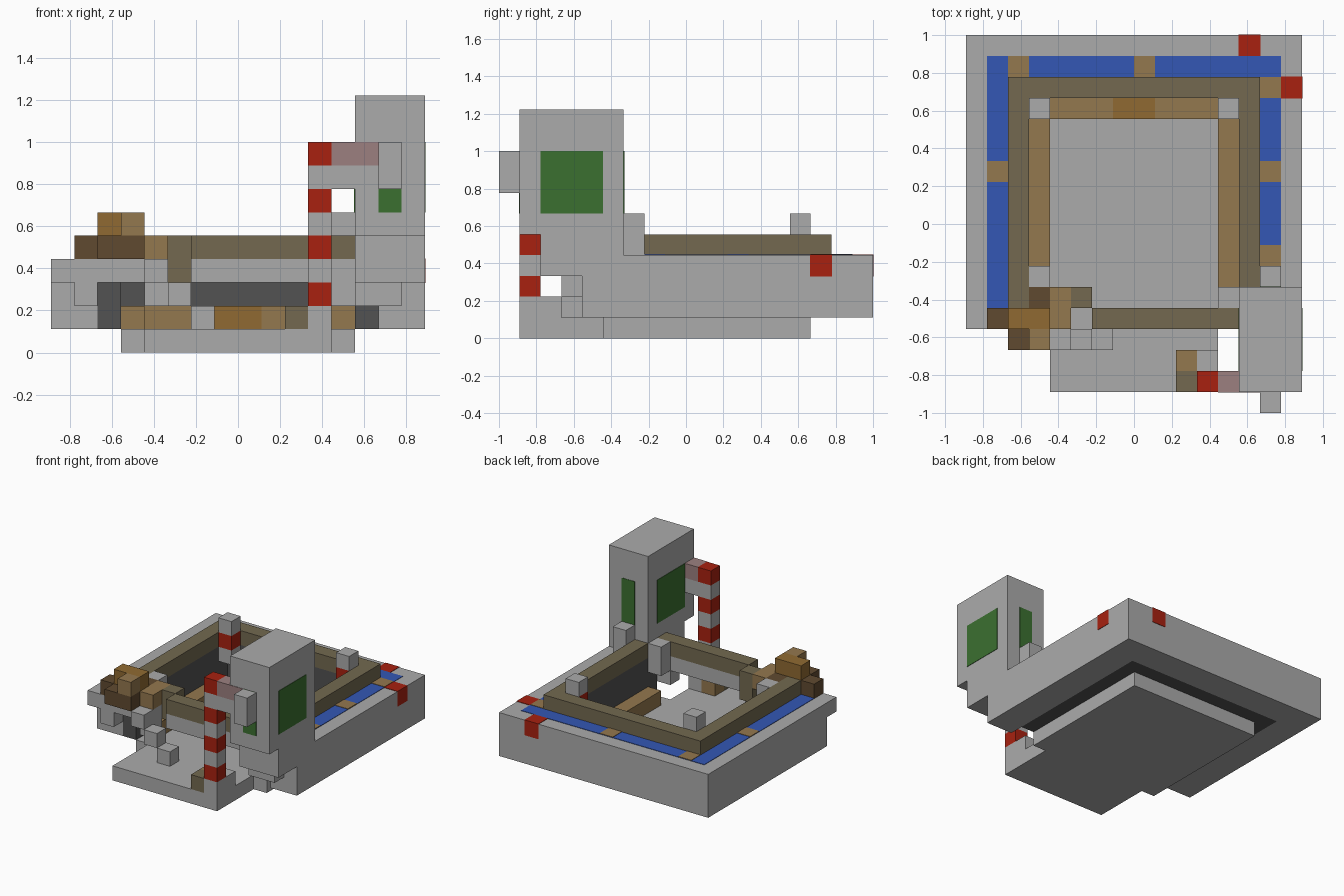
import bpy
import bmesh
from mathutils import Vector

cube = bpy.data.objects.get("Cube")
if cube:
    bpy.data.objects.remove(cube, do_unlink=True)

UNIT = 1 / 9   # every part sits on a grid of this pitch
THIN = 0.03    # raise of painted plates, in grid units


def material(name, hex_colour):
    def linear(c):
        return c / 12.92 if c <= 0.04045 else ((c + 0.055) / 1.055) ** 2.4
    rgb = [linear(b / 255) for b in bytes.fromhex(hex_colour)]
    mat = bpy.data.materials.new(name)
    mat.use_nodes = True
    mat.diffuse_color = (*rgb, 1)
    bsdf = mat.node_tree.nodes["Principled BSDF"]
    bsdf.inputs["Base Color"].default_value = (*rgb, 1)
    bsdf.inputs["Roughness"].default_value = 0.9
    return mat


stone = material("stone grey", "ababab")
charcoal = material("charcoal", "525252")
blue = material("water blue", "3357b5")
red = material("signal red", "a82110")
green = material("window green", "3b7030")
oak = material("light oak", "94784e")
amber = material("amber wood", "906a32")
umber = material("dark umber", "604a30")
olive = material("olive wood", "736950")
mauve = material("dusty mauve", "9c8080")


def blocks(name, mat, *spans):
    """One object made of boxes, each given as (x range, y range, z range)."""
    bm = bmesh.new()
    for spans_xyz in spans:
        low = Vector([s[0] for s in spans_xyz])
        high = Vector([s[1] for s in spans_xyz])
        made = bmesh.ops.create_cube(bm, size=1)
        for v in made["verts"]:
            v.co = ((low + high) / 2 + v.co * (high - low)) * 1.0
            v.co = Vector([a + h for a, h in zip(v.co, (0, 0, 0))]) * UNIT
    mesh = bpy.data.meshes.new(name)
    bm.to_mesh(mesh)
    bm.free()
    mesh.materials.append(mat)
    obj = bpy.data.objects.new(name, mesh)
    bpy.context.collection.objects.link(obj)
    return obj


def cell(x, y, z):
    """A single grid cube from its lowest corner."""
    return (x, x + 1), (y, y + 1), (z, z + 1)


def grown(span):
    return tuple((a - THIN, b + THIN) for a, b in span)


# Base plate with the forecourt
blocks("base_plate", stone, ((-5, 5), (-4, 6), (0, 1)),
       ((-4, 4), (-8, -4), (0, 1)))

# Outer terrace around the pit
low = (1, 4)
blocks("terrace", stone, ((-8, -6), (-4, 9), low), ((6, 8), (-5, 9), low),
       ((-6, 6), (7, 9), low))
blocks("front_beam", stone, ((-8, -3), (-5, -4), (3, 4)),
       ((-2, 6), (-5, -4), (3, 4)))
blocks("beam_brackets", stone, cell(-7, -5, 2), cell(-4, -5, 2),
       cell(4, -5, 2), ((5, 7), (-6, -4), (2, 3)))

# Pit lining and the rim above it
blocks("pit_lining", charcoal, ((-6, -5), (-4, 7), low),
       ((5, 6), (-4, 7), low), ((-5, 5), (6, 7), low))
top = (4, 5)
blocks("pit_rim", olive, ((-6, -5), (-4, 7), top), ((5, 6), (-3, 7), top),
       ((-5, 5), (6, 7), top), ((-2, 5), (-5, -4), top),
       ((-3, -2), (-4, -3), (3, 5)))

# Benches inside the pit
seat = (1, 2)
blocks("benches", oak, ((-5, -4), (-3, 5), seat), ((4, 5), (-3, 5), seat),
       ((-4, -1), (5, 6), seat), ((1, 4), (5, 6), seat))
blocks("bench_centre", amber, ((-1, 1), (5, 6), seat))

# Lamp posts in the pit corners
for side, x in (("right", -5), ("left", 4)):
    blocks(side + "_back_post", stone, cell(x, 5, 3), cell(x, 5, 5))
    blocks(side + "_back_post_band", red, cell(x, 5, 4))
blocks("front_posts", stone, ((-5, -4), (-3, -2), (3, 5)),
       ((4, 5), (-4, -3), (3, 5)))
blocks("terrace_post", stone, ((6, 7), (-3, -2), (4, 6)))

# Water channel with plank crossings, as thin plates
skin = (4, 4 + THIN)
plank = (4, 4 + 2 * THIN)
blocks("water_channel", blue, ((-7, -6), (-4, 8), skin),
       ((6, 7), (-2, 8), skin), ((-6, 6), (7, 8), skin))
blocks("channel_planks", oak,
       *[((x, x + 1), (y, y + 1), plank)
         for x, y in ((-6, 7), (0, 7), (-7, 2), (6, 2), (6, 6), (6, -2))])
blocks("corner_markers", red, grown(cell(5, 8, 3)), grown(cell(7, 6, 3)))

# Floating steps up to the terrace
blocks("steps", stone, *[cell(-4 + i, -6, 3 - i) for i in range(3)])

# Wooden cluster at the front corner
blocks("cluster_core", amber, ((-6, -4), (-5, -4), (4, 6)))
blocks("cluster_sides", umber, cell(-7, -5, 4), ((-6, -4), (-6, -5), top),
       cell(-5, -4, 4))
blocks("cluster_cap", oak, cell(-5, -6, 5), ((-4, -3), (-5, -3), top))

# Tower stepping outward as it rises
blocks("tower", stone, ((5, 8), (-8, -3), (5, 11)),
       ((5, 8), (-7, -3), (3, 5)))
blocks("tower_front_box", stone, ((6, 7), (-9, -8), (7, 9)))
tall = (6, 9)
blocks("tower_windows", green,
       ((6, 7), (-8 - THIN, -8), tall), ((6, 7), (-3, -3 + THIN), tall),
       ((5 - THIN, 5), (-7, -4), tall), ((8, 8 + THIN), (-7, -4), tall))

# Banded pillar with its link to the tower
blocks("pillar_red_bands", red, *[cell(3, -8, z) for z in range(2, 9, 2)])
blocks("pillar_grey_bands", stone, *[cell(3, -8, z) for z in range(1, 8, 2)])
blocks("link_beam", stone, cell(4, -8, 7))
blocks("link_rail", mauve, ((4, 6), (-8 - THIN, -7), (8, 9)))

# Small blocks at the pillar foot
blocks("foot_block_stone", stone, cell(3, -7, 1))
blocks("foot_block_oak", oak, cell(2, -7, 1))
blocks("foot_block_olive", olive, cell(2, -8, 1))
